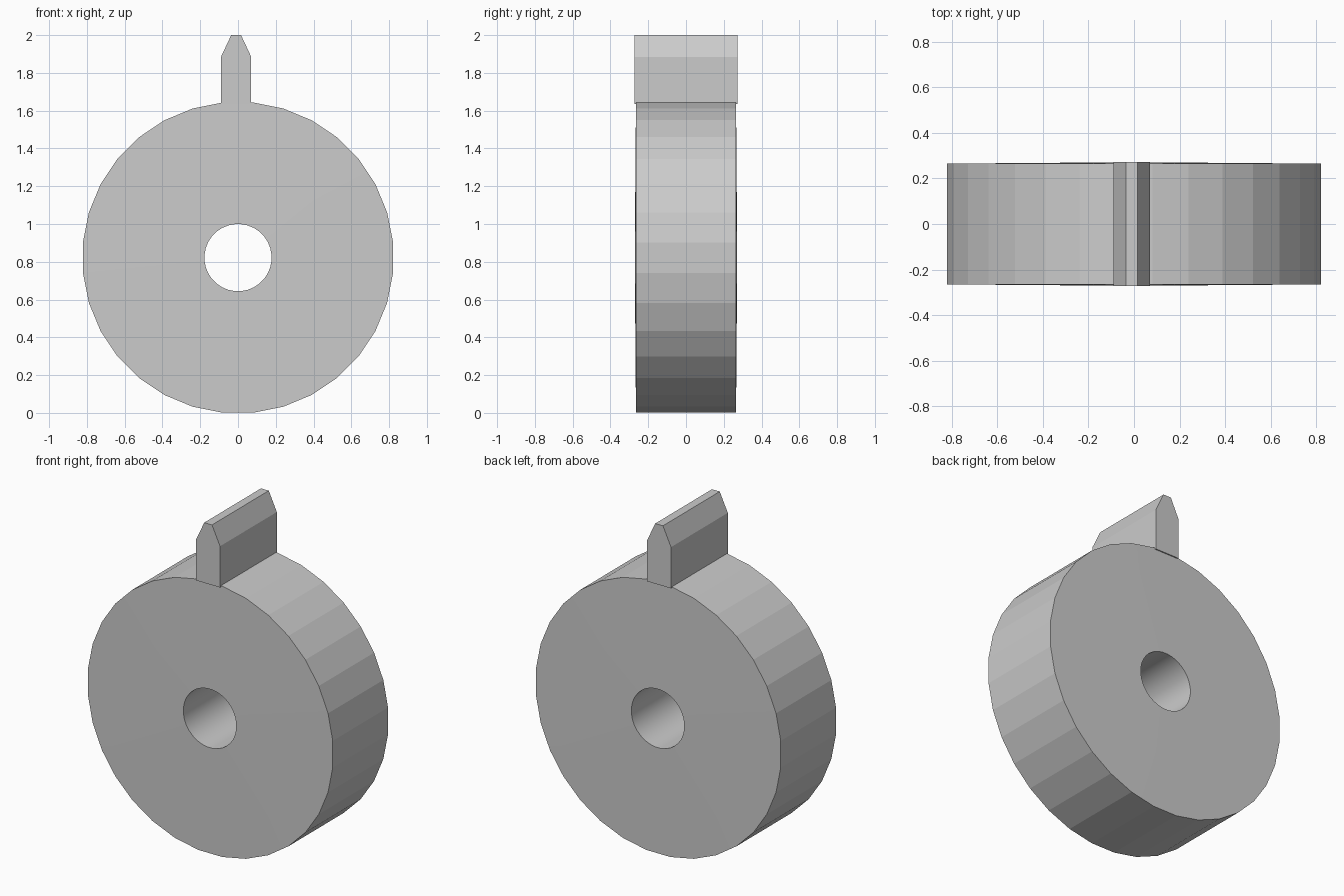
import bpy, bmesh
from math import cos, sin, pi

if "Cube" in bpy.data.objects:
    bpy.data.objects.remove(bpy.data.objects["Cube"])

SIDES = 32
CZ = 0.822


def finish(bm, name):
    bmesh.ops.recalc_face_normals(bm, faces=bm.faces[:])
    mesh = bpy.data.meshes.new(name)
    bm.to_mesh(mesh)
    bm.free()
    obj = bpy.data.objects.new(name, mesh)
    bpy.context.collection.objects.link(obj)
    return obj


# Thick wheel with a faceted rim, barely domed faces and a round bore
def make_wheel():
    bm = bmesh.new()
    # (radius, y) of the lathed section, a closed loop
    section = [(0.825, -0.265), (0.825, 0.05), (0.825, 0.265),
               (0.178, 0.27), (0.178, -0.27)]
    rings = []
    for r, y in section:
        angles = [2 * pi * (i + 0.5) / SIDES for i in range(SIDES)]
        rings.append([bm.verts.new((r * cos(a), y, CZ + r * sin(a))) for a in angles])
    for k in range(len(rings)):
        a, b = rings[k], rings[(k + 1) % len(rings)]
        for i in range(SIDES):
            j = (i + 1) % SIDES
            f = bm.faces.new((a[i], a[j], b[j], b[i]))
            f.smooth = k >= 2          # faces and bore smooth, rim faceted
    bmesh.ops.recalc_face_normals(bm, faces=bm.faces[:])
    for e in bm.edges:
        if e.calc_face_angle(0) > 0.6:
            e.smooth = False           # keep the corners crisp
    return finish(bm, "wheel")


# Pointed fin standing on the rim, a profile extruded through the depth
def make_fin():
    bm = bmesh.new()
    profile = [(-0.09, 1.635), (0.07, 1.635), (0.07, 1.885),
               (0.016, 2.0), (-0.036, 2.0), (-0.09, 1.885)]
    base = bm.faces.new([bm.verts.new((x, -0.272, z)) for x, z in profile])
    out = bmesh.ops.extrude_face_region(bm, geom=[base])
    moved = [g for g in out["geom"] if isinstance(g, bmesh.types.BMVert)]
    bmesh.ops.translate(bm, verts=moved, vec=(0, 0.544, 0))
    if not base.is_valid or all(len(e.link_faces) == 2 for e in bm.edges):
        return finish(bm, "top_fin")
    bmesh.ops.holes_fill(bm, edges=[e for e in bm.edges if e.is_boundary])
    return finish(bm, "top_fin")


make_wheel()
make_fin()
